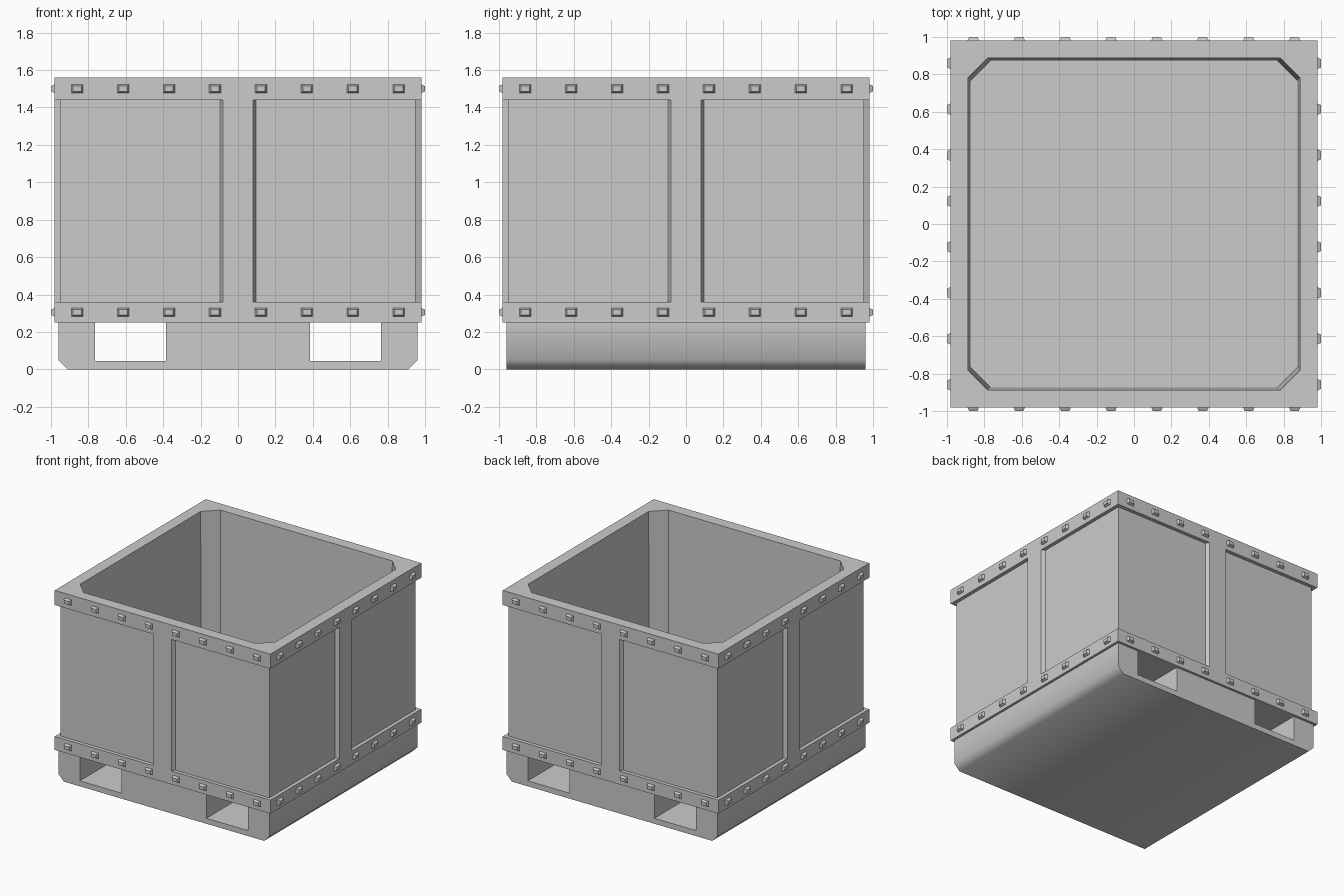
import bpy, bmesh, math
from mathutils import Matrix, Vector

if "Cube" in bpy.data.objects:
    bpy.data.objects.remove(bpy.data.objects["Cube"])


def new_object(name, bm):
    bmesh.ops.recalc_face_normals(bm, faces=bm.faces)
    mesh = bpy.data.meshes.new(name)
    bm.to_mesh(mesh)
    bm.free()
    ob = bpy.data.objects.new(name, mesh)
    bpy.context.collection.objects.link(ob)
    return ob


def loft(bm, lower, upper):
    """Closed solid between two matching rings of 3D points."""
    a = [bm.verts.new(p) for p in lower]
    b = [bm.verts.new(p) for p in upper]
    n = len(a)
    bm.faces.new(a[::-1])
    bm.faces.new(b)
    for i in range(n):
        j = (i + 1) % n
        bm.faces.new((a[i], a[j], b[j], b[i]))


def rect(w, h):
    return [(-w, -h), (w, -h), (w, h), (-w, h)]


def octagon(r, c):
    k = r - c
    return [(k, -r), (r, -k), (r, k), (k, r), (-k, r), (-r, k), (-r, -k), (-k, -r)]


def at_z(pts, z):
    return [(x, y, z) for x, y in pts]


def turn(k):
    return Matrix.Rotation(k * math.pi / 2, 3, 'Z')


R, PANEL = 0.98, 0.95          # rim face and recessed panel face
Z0, Z1, Z2, Z3 = 0.25, 0.36, 1.44, 1.56

# Crate body block
bm = bmesh.new()
loft(bm, at_z(rect(R, R), Z0), at_z(rect(R, R), Z3))
body = new_object("crate_body", bm)

# Cutter: tapered cavity plus an L-shaped panel recess at each corner
bm = bmesh.new()
loft(bm, at_z(octagon(0.873, 0.105), 0.29), at_z(octagon(0.887, 0.105), Z3 + 0.02))
recess = [(0.095, PANEL), (0.045, 1.05), (1.05, 1.05), (1.05, 0.045),
          (PANEL, 0.095), (PANEL, PANEL)]
for k in range(4):
    loft(bm, [turn(k) @ Vector(p) for p in at_z(recess, Z1)],
         [turn(k) @ Vector(p) for p in at_z(recess, Z2)])
cutter = new_object("recess_cutter", bm)
cutter.hide_render = True

mod = body.modifiers.new("recesses", 'BOOLEAN')
mod.operation = 'DIFFERENCE'
mod.solver = 'EXACT'
mod.object = cutter
bpy.context.view_layer.objects.active = body
body.select_set(True)
bpy.ops.object.modifier_apply(modifier=mod.name)
bpy.data.objects.remove(cutter)

# Pallet base with two fork channels running front to back
half = [(0.91, 0), (0.96, 0.05), (0.96, Z0), (0.765, Z0),
        (0.765, 0.045), (0.385, 0.045), (0.385, Z0)]
profile = half + [(-x, z) for x, z in reversed(half)]
bm = bmesh.new()
loft(bm, [(x, -0.96, z) for x, z in profile], [(x, 0.96, z) for x, z in profile])
base = new_object("pallet_base", bm)
bpy.ops.object.select_all(action='DESELECT')
base.select_set(True)
bpy.context.view_layer.objects.active = base
bpy.ops.object.shade_smooth_by_angle(angle=math.radians(50))

# Tapered studs along both bands on all four sides
bm = bmesh.new()
for k in range(4):
    for zc in ((Z0 + Z1) / 2, (Z2 + Z3) / 2):
        for i in range(8):
            xc = (i - 3.5) * 0.2455
            rings = [[turn(k) @ Vector((xc + x, y, zc + z)) for x, z in rect(w, h)]
                     for w, h, y in ((0.032, 0.024, -R + 0.002), (0.022, 0.014, -1.0))]
            loft(bm, *rings)
new_object("band_studs", bm)
